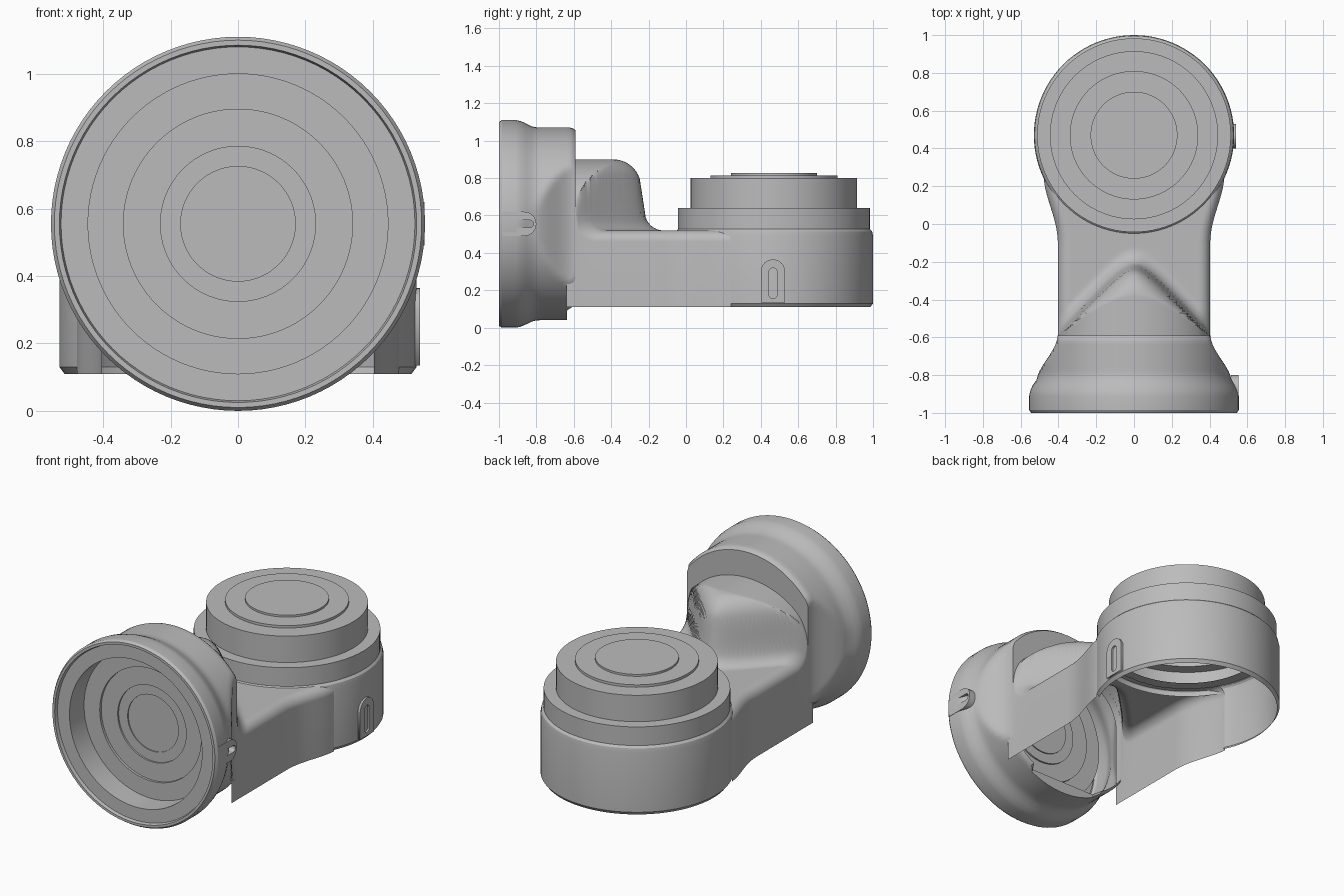
import bpy, bmesh, math

if "Cube" in bpy.data.objects:
    bpy.data.objects.remove(bpy.data.objects["Cube"])

grey = bpy.data.materials.new("light grey")
grey.diffuse_color = (0.5, 0.5, 0.5, 1)
grey.use_nodes = True
grey.node_tree.nodes["Principled BSDF"].inputs["Base Color"].default_value = grey.diffuse_color
CUP_Z, DRUM_Y, SEG = 0.555, 0.47, 96


def smoothstep(a, b, v):
    t = min(1, max(0, (v - a) / (b - a)))
    return t * t * (3 - 2 * t)


def finish(name, bm, merge=0.0005):
    bmesh.ops.remove_doubles(bm, verts=bm.verts, dist=merge)
    bmesh.ops.recalc_face_normals(bm, faces=bm.faces)
    me = bpy.data.meshes.new(name)
    bm.to_mesh(me)
    bm.free()
    ob = bpy.data.objects.new(name, me)
    bpy.context.collection.objects.link(ob)
    me.materials.append(grey)
    bpy.ops.object.select_all(action='DESELECT')
    ob.select_set(True)
    bpy.context.view_layer.objects.active = ob
    bpy.ops.object.shade_smooth_by_angle(angle=math.radians(32))
    return ob


def skin(bm, rows, closed):
    """Join rows of points with quads, skipping collapsed faces."""
    grid = [[bm.verts.new(p) for p in row] for row in rows]
    n = len(rows[0])
    for a, b in zip(grid, grid[1:]):
        for i in range(n if closed else n - 1):
            j = (i + 1) % n
            bm.faces.new((a[i], a[j], b[j], b[i]))


def ring(r, h, axis):
    """Circle of radius r at height h on the drum (z) or cup (y) axis."""
    pts = []
    for i in range(SEG):
        a = 2 * math.pi * i / SEG
        c, s = r * math.cos(a), r * math.sin(a)
        pts.append((c, DRUM_Y + s, h) if axis == 'z' else (c, h, CUP_Z + s))
    return pts


def lathe(profile, axis):
    bm = bmesh.new()
    skin(bm, [ring(r, h, axis) for r, h in profile], True)
    return bm


# Neck shape: half width along y, and top height with a rounded hump
def half_width(y):
    return 0.403 + 0.075 * smoothstep(-0.12, 0.26, y) ** 1.2


def hump_profile(d):
    if d < -0.1:
        return 0.52
    if d < 0:                                   # fillet at the foot
        return 0.62 - math.sqrt(max(0, 0.01 - (d + 0.1) ** 2))
    if d < 0.02:
        return 0.62 + 0.13 * d / 0.02
    if d < 0.17:                                # rounded shoulder
        return 0.75 + math.sqrt(max(0, 0.0225 - (0.17 - d) ** 2))
    return 0.90


def top_height(x, y):
    d = -0.14 - math.sqrt((1.08 * x) ** 2 + 0.08 ** 2) - y
    arch = CUP_Z + 0.345 * math.sqrt(max(0, 1 - (x / 0.43) ** 2))
    h = min(hump_profile(d), max(0.52, arch))
    edge, r = half_width(y) - abs(x), 0.06
    if edge < r:                                # rounded long edges
        h -= r - math.sqrt(max(0, r * r - (r - max(0, edge)) ** 2))
    return h


# Neck: open underneath
rows = []
for k in range(111):
    y = -0.64 + 0.88 * k / 110
    w = half_width(y)
    row = [(-w, y, 0.11)]
    for i in range(65):
        x = w * math.sin(math.pi / 2 * (i / 32 - 1))
        row.append((x, y, top_height(x, y)))
    rows.append(row + [(w, y, 0.11)])
bm = bmesh.new()
skin(bm, rows, False)
inside = [f for f in bm.faces
          if math.hypot(f.calc_center_median().x, f.calc_center_median().y - DRUM_Y) < 0.49]
bmesh.ops.delete(bm, geom=inside, context='FACES')
finish("neck", bm, 0.0001)

# Drum: open underneath and open toward the neck
bm = lathe([(0.515, 0.11), (0.53, 0.13), (0.53, 0.49), (0.525, 0.515),
            (0.51, 0.53), (0.445, 0.53)], 'z')
gap = [f for f in bm.faces
       if f.calc_center_median().y < 0.23 and f.calc_center_median().z < 0.5]
bmesh.ops.delete(bm, geom=gap, context='FACES')
finish("drum", bm)

# Stepped cap on the drum
finish("drum_cap", lathe([(0.513, 0.525), (0.513, 0.64), (0.445, 0.64), (0.445, 0.80),
                          (0.34, 0.80), (0.34, 0.815), (0.23, 0.815), (0.23, 0.827),
                          (0, 0.827)], 'z'))

# Cup: turned shell whose sides narrow into the neck
profile = [(0.525, -0.98), (0.53, -1.0), (0.545, -1.0), (0.555, -0.985), (0.555, -0.91),
           (0.55, -0.885), (0.537, -0.855), (0.522, -0.825), (0.516, -0.80)]
profile += [(0.515, -0.80 + 0.02 * i) for i in range(1, 10)]
profile += [(0.511, -0.605), (0.50, -0.59)]
rows = []
for r, h in profile:
    limit = 0.56 if h < -0.83 else 0.405 + 0.112 * (1 - smoothstep(-0.84, -0.59, h))
    rows.append([(max(-limit, min(limit, x)), min(y, -0.635) if z < 0.11 else y, z)
                 for x, y, z in ring(r, h, 'y')])
# Flat back wall around the neck
back = []
for x, y, z in rows[-1]:
    inner = 0.11 if z < 0.11 else min(z, top_height(x, -0.59)) if z > CUP_Z else z
    back.append((x, y, inner))
bm = bmesh.new()
skin(bm, rows + [back], True)
bmesh.ops.dissolve_degenerate(bm, dist=0.0002, edges=bm.edges)
finish("cup", bm)

# Recessed stepped cap inside the cup
finish("cup_cap", lathe([(0.527, -0.98), (0.445, -0.98), (0.445, -0.84), (0.34, -0.84),
                         (0.34, -0.825), (0.23, -0.825), (0.23, -0.815), (0.17, -0.815),
                         (0.17, -0.808), (0, -0.808)], 'y'))


def slot_outline(length, width, round_both):
    """Outline from 0 to length along u with a round far end."""
    r = width / 2
    arc = [(length - r + r * math.cos(a), r * math.sin(a))
           for a in [math.pi * (i / 12 - 0.5) for i in range(13)]]
    if round_both:
        return arc + [(length - u, -v) for u, v in arc]
    return arc + [(0, r), (0, -r)]


def latch(name, place, x, depth, length, width, slot_start, slot_length, slot_width):
    """Raised plate with a slot on the right side."""
    cu = bpy.data.curves.new(name, 'CURVE')
    cu.dimensions, cu.fill_mode, cu.extrude = '2D', 'BOTH', depth / 2
    hole = [(u + slot_start, v) for u, v in slot_outline(slot_length, slot_width, True)]
    for outline in (slot_outline(length, width, False), hole):
        sp = cu.splines.new('POLY')
        sp.points.add(len(outline) - 1)
        for p, (u, v) in zip(sp.points, outline):
            p.co = (*place(u, v), 0, 1)
        sp.use_cyclic_u = True
    cu.materials.append(grey)
    ob = bpy.data.objects.new(name, cu)
    bpy.context.collection.objects.link(ob)
    ob.rotation_euler = (math.pi / 2, 0, math.pi / 2)
    ob.location.x = x - depth / 2
    bpy.ops.object.select_all(action='DESELECT')
    ob.select_set(True)
    bpy.context.view_layer.objects.active = ob
    bpy.ops.object.convert(target='MESH')


latch("drum_latch", lambda u, v: (0.465 + v, 0.135 + u), 0.54, 0.03,
      0.23, 0.13, 0.02, 0.165, 0.042)
latch("cup_latch", lambda u, v: (-0.98 + u, 0.555 + v), 0.553, 0.04,
      0.18, 0.13, 0.055, 0.11, 0.04)
